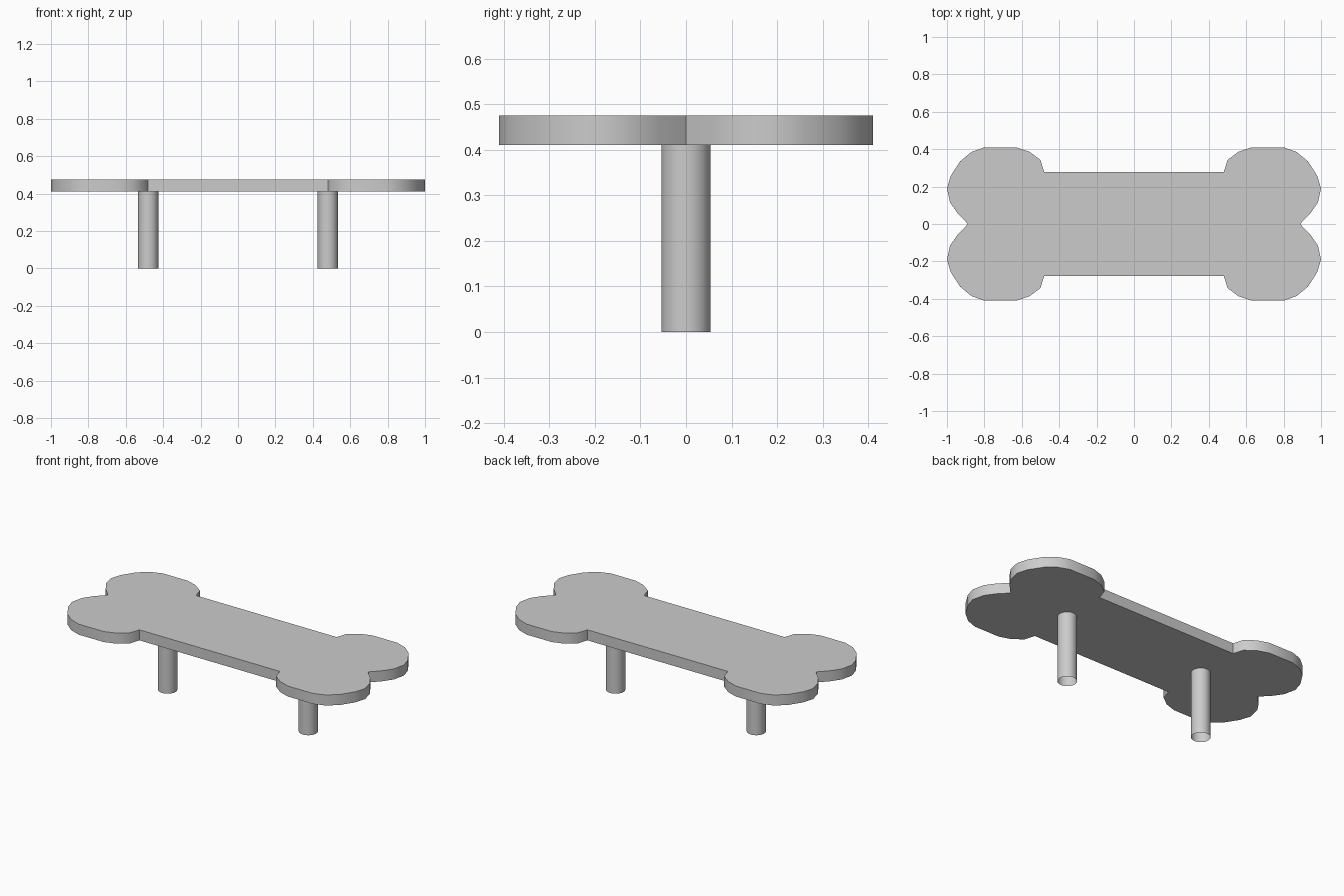
import bpy
import bmesh
import math

cube = bpy.data.objects.get("Cube")
if cube:
    bpy.data.objects.remove(cube, do_unlink=True)

BOTTOM, TOP = 0.41, 0.475
LEG_X, LEG_RADIUS = 0.48, 0.054

grey = bpy.data.materials.new("plain_grey")
grey.use_nodes = True
grey.diffuse_color = (0.6, 0.6, 0.6, 1)
grey.node_tree.nodes["Principled BSDF"].inputs["Base Color"].default_value = (0.6, 0.6, 0.6, 1)


def finish(bm, name, angle):
    """Turn a bmesh into a smooth shaded object."""
    mesh = bpy.data.meshes.new(name)
    bm.to_mesh(mesh)
    bm.free()
    mesh.materials.append(grey)
    obj = bpy.data.objects.new(name, mesh)
    bpy.context.collection.objects.link(obj)
    bpy.ops.object.select_all(action="DESELECT")
    obj.select_set(True)
    bpy.context.view_layer.objects.active = obj
    bpy.ops.object.shade_smooth_by_angle(angle=math.radians(angle))
    return obj


# Bone-shaped board: one quarter of the outline, mirrored around
quarter = [(0.48, 0.277), (0.50, 0.342), (0.56, 0.387), (0.63, 0.41),
           (0.80, 0.41), (0.87, 0.385), (0.93, 0.335), (0.98, 0.257),
           (1.0, 0.19), (0.983, 0.115), (0.945, 0.06), (0.888, 0.0)]
right_end = quarter + [(x, -y) for x, y in reversed(quarter[:-1])]
outline = right_end + [(-x, y) for x, y in reversed(right_end)]

bm = bmesh.new()
base = bm.faces.new([bm.verts.new((x, y, BOTTOM)) for x, y in outline])
lifted = bmesh.ops.extrude_face_region(bm, geom=[base], use_keep_orig=True)
top_verts = [v for v in lifted["geom"] if isinstance(v, bmesh.types.BMVert)]
bmesh.ops.translate(bm, verts=top_verts, vec=(0, 0, TOP - BOTTOM))
bmesh.ops.recalc_face_normals(bm, faces=bm.faces)
finish(bm, "bone_board", 40)

# Two hollow tube legs, open at the foot
for side, x in (("left", LEG_X), ("right", -LEG_X)):
    bm = bmesh.new()
    bmesh.ops.create_cone(bm, cap_ends=False, segments=32, radius1=LEG_RADIUS,
                          radius2=LEG_RADIUS, depth=BOTTOM)
    bmesh.ops.translate(bm, verts=bm.verts, vec=(x, 0, BOTTOM / 2))
    finish(bm, side + "_leg", 40)
